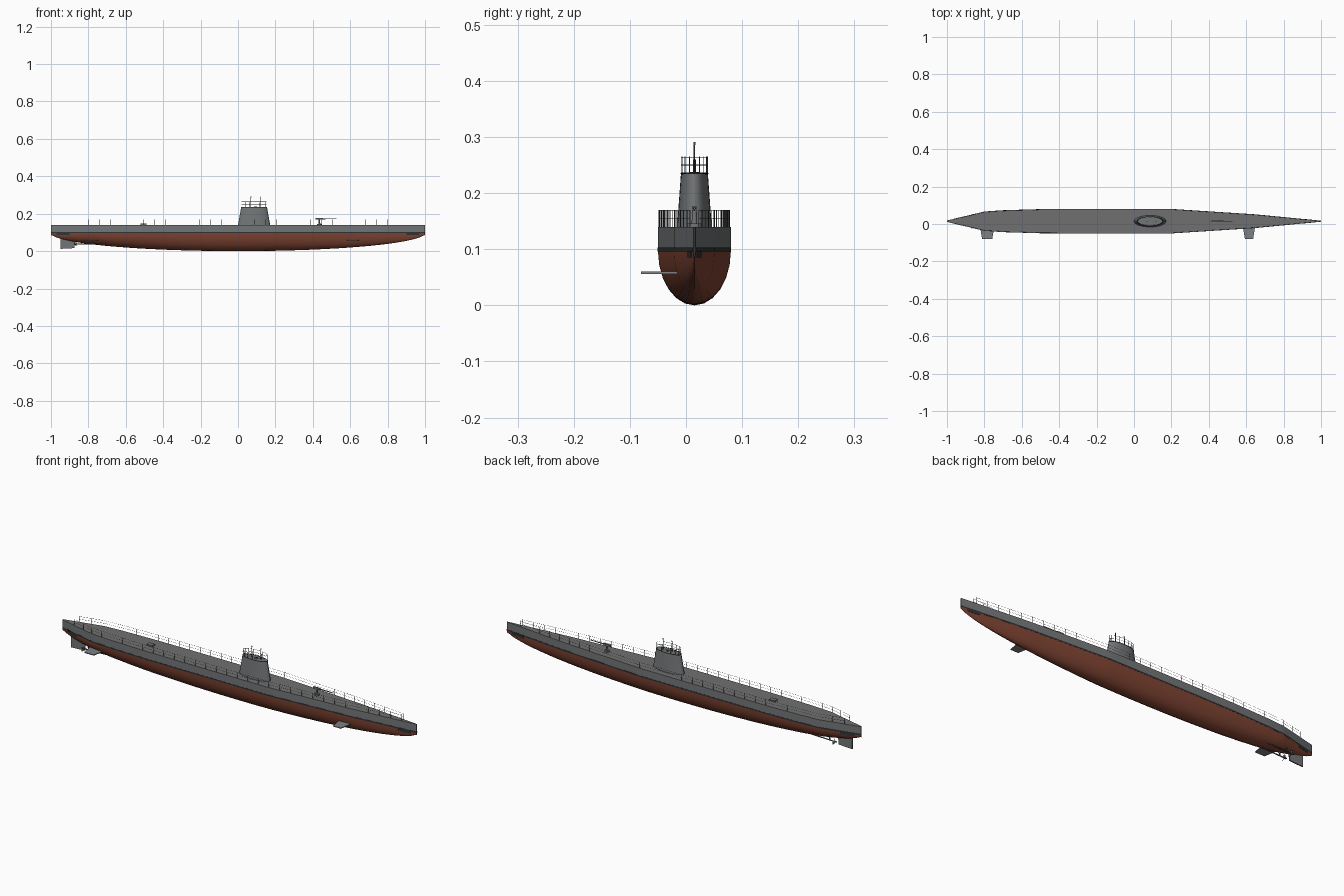
import bpy, bmesh, math
from mathutils import Vector, Matrix

if "Cube" in bpy.data.objects:
    bpy.data.objects.remove(bpy.data.objects["Cube"])

CY = 0.015          # hull centre line in y
DECK, WATER = 0.14, 0.10

def mat(name, r, g, b):
    m = bpy.data.materials.new(name)
    m.diffuse_color = (r, g, b, 1)
    m.use_nodes = True
    m.node_tree.nodes["Principled BSDF"].inputs["Base Color"].default_value = m.diffuse_color
    return m

GREY = mat("hull grey", 0.17, 0.18, 0.185)
DECKG = mat("deck grey", 0.16, 0.16, 0.16)
RED = mat("antifouling red", 0.215, 0.058, 0.033)
DARK = mat("dark trim", 0.03, 0.032, 0.034)
RAIL = mat("rail grey", 0.08, 0.085, 0.09)
PLANE = mat("plane grey", 0.2, 0.22, 0.23)

def finish(name, bm, mats, smooth=None):
    bmesh.ops.recalc_face_normals(bm, faces=bm.faces[:])
    me = bpy.data.meshes.new(name)
    bm.to_mesh(me)
    bm.free()
    ob = bpy.data.objects.new(name, me)
    bpy.context.collection.objects.link(ob)
    for m in mats:
        me.materials.append(m)
    if smooth:
        bpy.ops.object.select_all(action='DESELECT')
        ob.select_set(True)
        bpy.context.view_layer.objects.active = ob
        bpy.ops.object.shade_smooth_by_angle(angle=math.radians(smooth))
    return ob

def rod(bm, a, b, r, r2=None, seg=6):
    a, b = Vector(a), Vector(b)
    d = b - a
    M = Matrix.Translation((a + b) / 2) @ d.to_track_quat('Z', 'Y').to_matrix().to_4x4()
    bmesh.ops.create_cone(bm, cap_ends=True, segments=seg, radius1=r,
                          radius2=r if r2 is None else r2, depth=d.length, matrix=M)

def box(bm, x, y, z):
    M = Matrix.Translation([(p[0] + p[1]) / 2 for p in (x, y, z)]) @ \
        Matrix.Diagonal([p[1] - p[0] for p in (x, y, z)] + [1])
    bmesh.ops.create_cube(bm, size=1, matrix=M)

def prism(bm, pts, offset):
    """Flat outline extruded by an offset vector."""
    off = Vector(offset)
    lo = [bm.verts.new(p) for p in pts]
    hi = [bm.verts.new(Vector(p) + off) for p in pts]
    bm.faces.new(lo)
    bm.faces.new(hi[::-1])
    for i in range(len(lo)):
        j = (i + 1) % len(lo)
        bm.faces.new((lo[i], hi[i], hi[j], lo[j]))

PLAN = [(-1, .003), (-.8, .051), (-.7, .058), (-.5, .064), (-.3, .065),
        (.2, .065), (.65, .036), (1, .002)]

def half_width(x):
    for (x0, w0), (x1, w1) in zip(PLAN, PLAN[1:]):
        if x <= x1:
            return w0 + (w1 - w0) * (x - x0) / (x1 - x0)
    return PLAN[-1][1]

# hull: lofted sections with vertical sides and an elliptical bottom
bm = bmesh.new()
xs = sorted({round(-math.cos(math.pi * i / 40), 4) for i in range(41)} | {p[0] for p in PLAN})
rings = []
for x in xs:
    w = half_width(x)
    d = max(0.012, 0.097 * math.sqrt(max(0, 1 - x * x)))
    pts = [(w, DECK), (w, WATER + .003)]
    pts += [(w * math.cos(math.pi * k / 12), WATER - .003 - d * math.sin(math.pi * k / 12)) for k in range(13)]
    pts += [(-w, WATER + .003), (-w, DECK)]
    rings.append([bm.verts.new((x, CY + y, z)) for y, z in pts])
for a, b in zip(rings, rings[1:]):
    for i in range(len(a)):
        j = (i + 1) % len(a)
        bm.faces.new((a[i], a[j], b[j], b[i]))
for r in (rings[0], rings[-1]):
    bm.faces.new(r)
for f in bm.faces:
    z = f.calc_center_median().z
    if z > DECK - .001:
        f.material_index = 1
    elif z > WATER + .003:
        f.material_index = 0
    elif z > WATER - .003:
        f.material_index = 3
    else:
        f.material_index = 2
finish("hull", bm, [GREY, DECKG, RED, DARK], 30)

# waterline stripe and torpedo tube doors, as thin plates along the hull side
def side_plate(bm, stations, z0, z1, t):
    for s in (-1, 1):
        for a, b in zip(stations, stations[1:]):
            p, q = (CY + s * half_width(x) for x in (a, b))
            prism(bm, [(a, p, z0), (b, q, z0), (b, q, z1), (a, p, z1)], (0, s * t, 0))

bm = bmesh.new()
side_plate(bm, [p[0] for p in PLAN], WATER - .004, WATER + .003, .0006)
finish("waterline_stripe", bm, [DARK])
bm = bmesh.new()
side_plate(bm, [.9, .97], .085, .097, .001)
side_plate(bm, [-.97, -.9], .085, .097, .001)
finish("torpedo_doors", bm, [DARK])

# conning tower: tapered ellipse with a rim
TX = 0.086
def ellipse(z, a, b, n=32):
    return [(TX + a * math.cos(2 * math.pi * i / n), CY + b * math.sin(2 * math.pi * i / n), z) for i in range(n)]

bm = bmesh.new()
levels = [[bm.verts.new(p) for p in ellipse(z, a, b)] for z, a, b in
          ((.139, .086, .031), (.235, .069, .024))]
for i in range(32):
    j = (i + 1) % 32
    bm.faces.new((levels[0][i], levels[0][j], levels[1][j], levels[1][i]))
bm.faces.new(levels[1])
bm.faces.new(levels[0])
finish("conning_tower", bm, [GREY], 30)

bm = bmesh.new()
ring = ellipse(.235, .069, .024)
for i in range(32):
    rod(bm, ring[i], ring[(i + 1) % 32], .0014)
finish("tower_rim", bm, [DARK])

# tower railing
bm = bmesh.new()
for p in ellipse(.235, .067, .0235, 16):
    rod(bm, p, (p[0], p[1], .265), .0008)
for z in (.25, .264):
    ring = ellipse(z, .067, .0235)
    for i in range(32):
        rod(bm, ring[i], ring[(i + 1) % 32], .0007, seg=4)
finish("tower_railing", bm, [RAIL])

# periscopes and tower hatch
bm = bmesh.new()
for x in (.068, .118):
    rod(bm, (x, CY, .23), (x, CY, .26), .0024, seg=10)
    rod(bm, (x, CY, .26), (x, CY, .288), .0014, seg=8)
    box(bm, (x - .0015, x + .003), (CY - .0015, CY + .0015), (.286, .291))
finish("periscopes", bm, [RAIL], 30)
bm = bmesh.new()
rod(bm, (.093, CY, .234), (.093, CY, .238), .008, seg=16)
finish("tower_hatch", bm, [GREY], 30)

# deck railings
bm = bmesh.new()
N = 32
for side in (-1, 1):
    base = []
    for i in range(N):
        x = -.92 + 1.84 * i / (N - 1)
        base.append(Vector((x, CY + side * (half_width(x) - .002), DECK)))
    for p in base:
        rod(bm, p, p + Vector((0, 0, .03)), .0008)
    for h in (.015, .029):
        up = Vector((0, 0, h))
        for p, q in zip(base, base[1:]):
            rod(bm, p + up, q + up, .0005, seg=4)
finish("deck_railings", bm, [RAIL])

# deck gun
bm = bmesh.new()
rod(bm, (.435, CY, .139), (.435, CY, .146), .013, seg=16)
rod(bm, (.435, CY, .146), (.435, CY, .168), .005, .004, seg=12)
box(bm, (.415, .452), (CY - .004, CY + .004), (.168, .177))
rod(bm, (.45, CY, .173), (.527, CY, .173), .0028, .002, seg=10)
finish("deck_gun", bm, [GREY], 30)

# aft deck hatch
bm = bmesh.new()
box(bm, (-.52, -.488), (CY - .012, CY + .012), (.139, .147))
finish("deck_hatch", bm, [DECKG])

# diving planes, on the front side only
for name, x0, x1, root in (("stern_plane", -.825, -.745, CY - .02), ("bow_plane", .58, .65, CY - .015)):
    bm = bmesh.new()
    tip = -.08
    prism(bm, [(x0, root, .056), (x1, root, .056), (x1 - .013, tip, .056), (x0 + .013, tip, .056)], (0, 0, .004))
    finish(name, bm, [PLANE])

# rudder
bm = bmesh.new()
prism(bm, [(-.95, CY - .003, .012), (-.875, CY - .003, .016), (-.87, CY - .003, .06), (-.885, CY - .003, .075),
           (-.95, CY - .003, .075)], (0, .006, 0))
finish("rudder", bm, [GREY])

# twin propellers with shafts and struts
bm = bmesh.new()
for s in (-1, 1):
    y, z = CY + s * .024, .037
    rod(bm, (-.865, y, z), (-.72, y, z + .004), .0028, seg=8)
    rod(bm, (-.865, y, z), (-.878, y, z), .005, .002, seg=10)
    for dy in (-.012, .012):
        rod(bm, (-.84, y, z), (-.83, y + dy - s * .006, .078), .0018)
    for k in range(3):
        R = Matrix.Translation((-.866, y, z)) @ Matrix.Rotation(2 * math.pi * k / 3, 4, 'X') @ \
            Matrix.Rotation(math.radians(30), 4, 'Z')
        blade = [(-.002, 0), (-.006, .011), (0, .018), (.006, .011), (.002, 0)]
        prism(bm, [R @ Vector((-.0006, b, c)) for b, c in blade], R.to_3x3() @ Vector((.0012, 0, 0)))
finish("propellers", bm, [RAIL])
